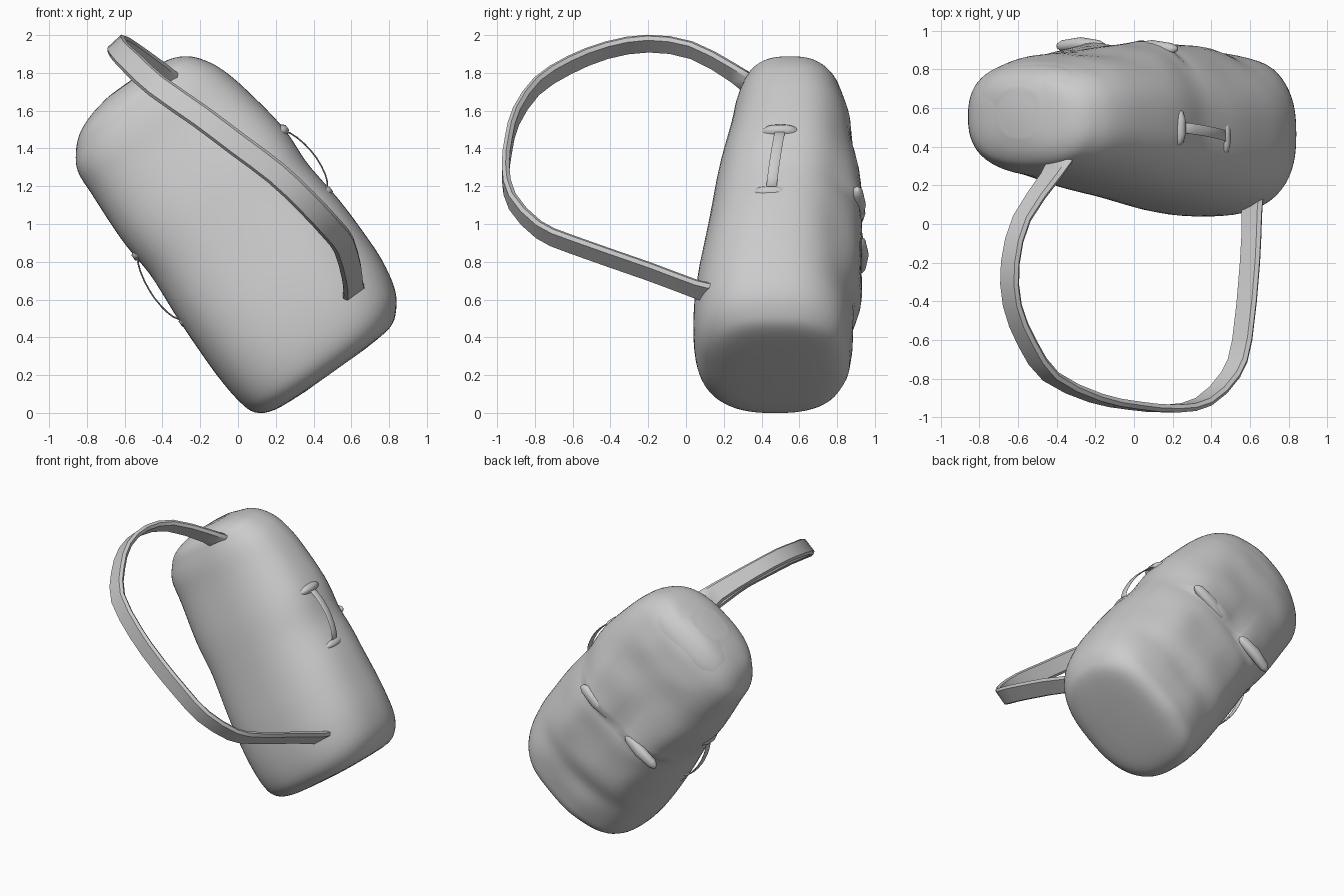
import bpy, bmesh, math
from mathutils import Vector, noise

if "Cube" in bpy.data.objects:
    bpy.data.objects.remove(bpy.data.objects["Cube"])

# Bag axes: U runs up the tilted bag, V runs across it, Y is depth
U = Vector((-0.58, 0, 0.815))
V = Vector((0.815, 0, 0.58))
Y = Vector((0, 1, 0))


def bag(s, t, y):
    return U * s + V * t + Y * y


def loft(name, rings, angle=50):
    """Skin a list of closed rings and cap both ends."""
    bm = bmesh.new()
    loops = [[bm.verts.new(p) for p in r] for r in rings]
    n = len(loops[0])
    for a, b in zip(loops, loops[1:]):
        for i in range(n):
            bm.faces.new((a[i], a[(i + 1) % n], b[(i + 1) % n], b[i]))
    bm.faces.new(loops[0])
    bm.faces.new(loops[-1])
    bmesh.ops.recalc_face_normals(bm, faces=bm.faces)
    me = bpy.data.meshes.new(name)
    bm.to_mesh(me)
    bm.free()
    ob = bpy.data.objects.new(name, me)
    bpy.context.collection.objects.link(ob)
    bpy.context.view_layer.objects.active = ob
    ob.select_set(True)
    bpy.ops.object.shade_smooth_by_angle(angle=math.radians(angle))
    ob.select_set(False)
    return ob


def oval(a0, a1, b0, b1, e, n=64):
    """Points of a rounded rectangle (superellipse) filling the given box."""
    pts = []
    f = lambda k: math.copysign(abs(k) ** (2 / e), k)
    for i in range(n):
        c, s = math.cos(2 * math.pi * i / n), math.sin(2 * math.pi * i / n)
        pts.append(((a0 + a1) / 2 + (a1 - a0) / 2 * f(c),
                    (b0 + b1) / 2 + (b1 - b0) / 2 * f(s)))
    return pts


def smooth_path(pts, steps):
    """Catmull-Rom samples through points of any dimension, as tuples."""
    p = [pts[0]] + pts + [pts[-1]]
    out = []
    for i in range(1, len(p) - 2):
        for k in range(steps):
            u = k / steps
            out.append(tuple(0.5 * (2 * b + (c - a) * u + (2 * a - 5 * b + 4 * c - d) * u ** 2
                                    + (3 * b - a - 3 * c + d) * u ** 3)
                             for a, b, c, d in zip(*p[i - 1:i + 3])))
    return out + [tuple(pts[-1])]


# Bag body: s, t range, y range
rows = [(-0.115, .36, .74, .30, .66), (-0.10, .17, .91, .16, .79),
        (-0.05, .075, .99, .08, .86), (.05, .04, 1.055, .045, .88),
        (.22, .025, 1.09, .04, .885), (.42, .025, 1.095, .06, .88),
        (.60, .03, 1.09, .09, .88), (.75, .04, 1.075, .115, .885),
        (.88, .045, 1.065, .135, .89), (1.10, .03, 1.07, .17, .895),
        (1.38, .04, 1.025, .23, .88), (1.53, .05, .985, .255, .855),
        (1.62, .10, .94, .28, .83), (1.69, .175, .88, .31, .79),
        (1.735, .28, .79, .37, .75), (1.76, .40, .64, .45, .68)]


def back_relief(s, t, y):
    """Cloth lumps, a pocket bulge and two overhanging flap lips, back only."""
    k = max(0, min(1, (y - 0.62) / 0.2))
    d = 0.012 * noise.noise(bag(s, t, 0) * 4.5)
    pocket = .05 * math.exp(-((s - .57) / .28) ** 6 - ((t - .52) / .40) ** 6)
    ramp = max(0, 1 - (s - .84) / .42) if s > .84 else max(0, 1 - (.84 - s) / .08)
    flap = max(h * ramp * math.exp(-((t - tc) / .2) ** 4)
               for tc, h in ((.71, .06), (.26, .075)))
    return bag(s, t, y + k * (d + max(pocket, flap)))


loft("bag_body", [[back_relief(s, t, y) for t, y in oval(t0, t1, y0, y1, 2.5)]
                  for s, t0, t1, y0, y1 in smooth_path(rows, 4)])

# Lid shell, tipped so that its seam only shows behind
lid = [(1.575, .12, .92, .40, .835), (1.645, .16, .88, .40, .815),
       (1.715, .25, .79, .42, .765), (1.752, .38, .64, .47, .70)]
loft("lid", [[bag(s + .08 * (y - .56), t, y) for t, y in oval(t0, t1, y0, y1, 2.3)]
             for s, t0, t1, y0, y1 in smooth_path(lid, 3)])


# Rolled edges of the two flap lips on the back
def lip(name, t0, t1, y):
    rings = []
    for k in (-1, -.95, -.75, 0, .75, .95, 1):
        r = max(.1, (1 - k ** 4) ** .5)
        t = (t0 + t1) / 2 + (t1 - t0) / 2 * k
        rings.append([bag(.835 + a, t, y - .02 * k * k + b)
                      for a, b in oval(-.035 * r, .05 * r, -.05 * r, .022 * r, 2.2, 16)])
    loft(name, rings)


lip("upper_flap_lip", .56, .87, .93)
lip("lower_flap_lip", .11, .41, .945)


# Ribbons: a flat strip along a path, with a width at each point
def ribbon(name, pts, side, thick, steps=2):
    path = smooth_path(pts, steps)
    rings = []
    for i, q in enumerate(path):
        p = Vector(q[:3])
        tan = (Vector(path[min(i + 1, len(path) - 1)][:3])
               - Vector(path[max(i - 1, 0)][:3])).normalized()
        w = (side - tan * side.dot(tan)).normalized() * q[3] / 2
        n = tan.cross(w).normalized() * thick / 2
        rings.append([p + w * .8 + n, p + w, p + w * .8 - n,
                      p - w * .8 - n, p - w, p - w * .8 + n])
    return loft(name, rings)


# Shoulder strap: x, y, z, width
strap = [(-.34, .40, 1.69, .20), (-.43, .25, 1.80, .14), (-.58, .03, 1.92, .12),
         (-.64, -.20, 1.955, .12), (-.63, -.42, 1.92, .12), (-.55, -.62, 1.84, .13),
         (-.43, -.79, 1.73, .13), (-.20, -.90, 1.57, .13), (0, -.94, 1.42, .13),
         (.20, -.955, 1.27, .13), (.36, -.92, 1.12, .13), (.50, -.78, .97, .13),
         (.56, -.60, .89, .13), (.60, -.20, .75, .13), (.61, .04, .66, .13),
         (.61, .14, .63, .16)]
ribbon("shoulder_strap", strap, Vector((.74, 0, .67)), .04)


# Side grab handles with stitched end tabs
def handle(name, s0, s1, edge, out):
    bow = [(0, -.04), (.08, .0), (.3, .028), (.55, .038), (.8, .025), (.93, .0), (1, -.04)]
    pts = []
    for k, h in bow:
        p = bag(s0 + (s1 - s0) * k, edge + out * h, .50 - .05 * k)
        pts.append((*p, .055))
    ribbon(name, pts, Y, .008)
    for i, (s, y) in enumerate(((s0, .50), (s1, .45))):
        rings = [[bag(a, edge + out * h, b)
                  for a, b in oval(s - r * .35, s + r * .35, y - r, y + r, 2.2, 16)]
                 for r, h in ((.11, -.05), (.085, -.01), (.045, .006))]
        loft(f"{name}_tab_{i + 1}", rings)


handle("right_handle", 1.08, .68, 1.083, 1)
handle("left_handle", .99, .56, .030, -1)
